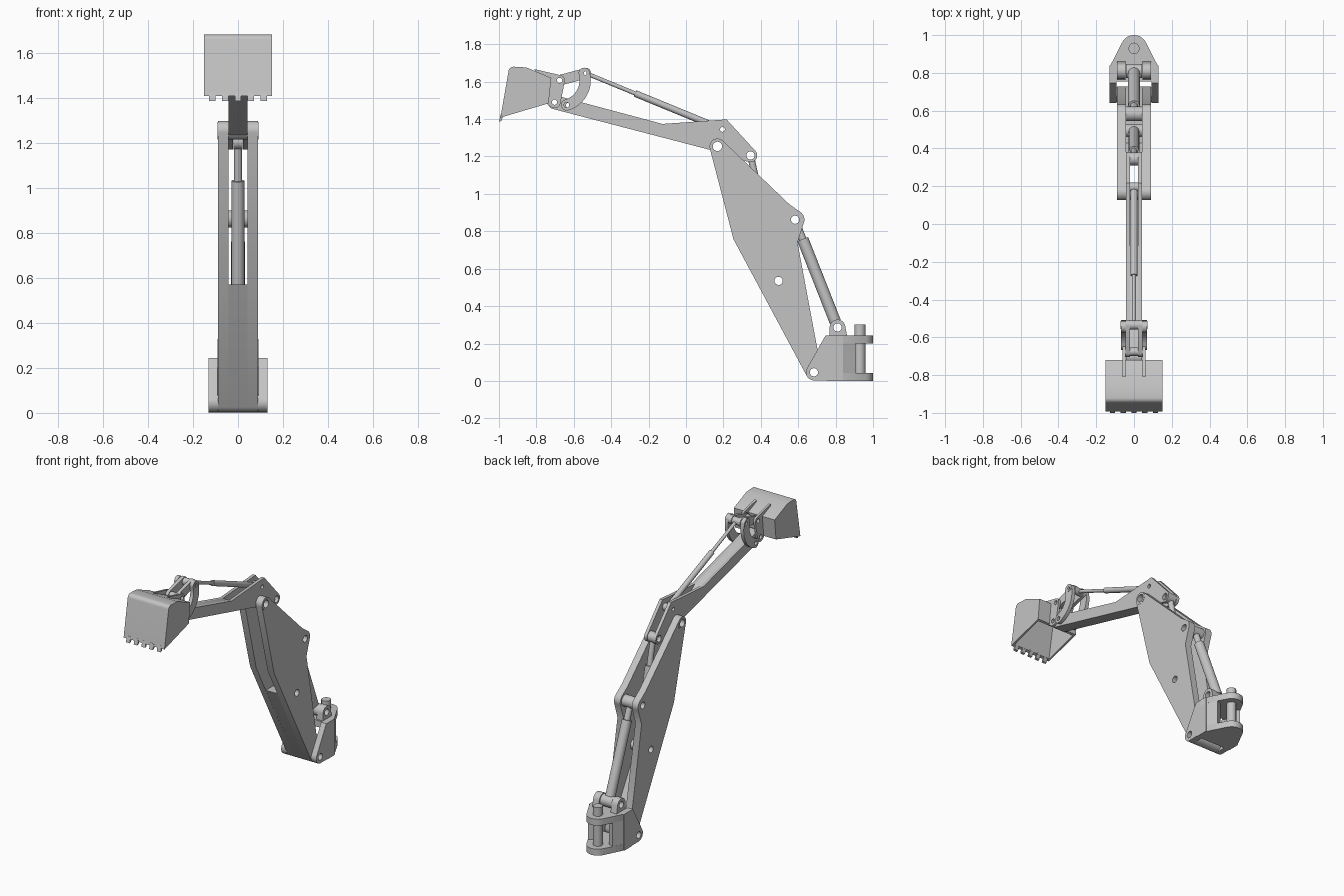
import bpy, bmesh, math
from mathutils import Vector, Matrix

cube = bpy.data.objects.get("Cube")
if cube:
    bpy.data.objects.remove(cube, do_unlink=True)

grey = bpy.data.materials.new("steel grey")
grey.use_nodes = True
grey.diffuse_color = (0.55, 0.55, 0.55, 1)
grey.node_tree.nodes["Principled BSDF"].inputs["Base Color"].default_value = grey.diffuse_color


def finish(name, mesh):
    ob = bpy.data.objects.new(name, mesh)
    bpy.context.scene.collection.objects.link(ob)
    mesh.materials.clear()
    mesh.materials.append(grey)
    bpy.ops.object.select_all(action='DESELECT')
    ob.select_set(True)
    bpy.context.view_layer.objects.active = ob
    bpy.ops.object.shade_smooth_by_angle(angle=math.radians(35))
    return ob


def circle(c, r, n=24):
    return [(c[0] + r * math.cos(math.tau * i / n), c[1] + r * math.sin(math.tau * i / n))
            for i in range(n)]


def rounded(discs):
    """Counter-clockwise outline wrapped around points (u, v) and discs (u, v, r)."""
    discs = [(*d, 0)[:3] for d in discs]

    def normal(a, b):
        du, dv = b[0] - a[0], b[1] - a[1]
        return math.atan2(dv, du) - math.acos((a[2] - b[2]) / math.hypot(du, dv))
    pts = []
    for i, d in enumerate(discs):
        if d[2] == 0:
            pts.append(d[:2])
            continue
        start = normal(discs[i - 1], d)
        sweep = (normal(d, discs[(i + 1) % len(discs)]) - start) % math.tau
        for k in range(13):
            a = start + sweep * k / 12
            pts.append((d[0] + d[2] * math.cos(a), d[1] + d[2] * math.sin(a)))
    return pts


def extrude(name, outline, lo, hi, holes=(), axis='X'):
    """Fill an outline with round holes (point, radius) and extrude it along an axis."""
    cu = bpy.data.curves.new(name, 'CURVE')
    cu.dimensions, cu.fill_mode, cu.extrude = '2D', 'BOTH', (hi - lo) / 2
    for loop in [outline] + [circle(c, r) for c, r in holes]:
        sp = cu.splines.new('POLY')
        sp.points.add(len(loop) - 1)
        for p, (u, v) in zip(sp.points, loop):
            p.co = (u, v, 0, 1)
        sp.use_cyclic_u = True
    tmp = bpy.data.objects.new(name + " curve", cu)
    bpy.context.scene.collection.objects.link(tmp)
    mesh = bpy.data.meshes.new_from_object(tmp.evaluated_get(bpy.context.evaluated_depsgraph_get()))
    bpy.data.objects.remove(tmp, do_unlink=True)
    mid = (lo + hi) / 2
    for v in mesh.vertices:
        a, b, c = v.co
        v.co = (c + mid, a, b) if axis == 'X' else (a, b, c + mid)
    return finish(name, mesh)


def pair(name, outline, lo, hi, holes=()):
    extrude("left_" + name, outline, lo, hi, holes)
    extrude("right_" + name, outline, -hi, -lo, holes)


def tube(name, c, r, hole, half):
    extrude(name, circle(c, r, 32), -half, half, [(c, hole)])


def rod(name, a, b, r, sides=24):
    a, b = Vector(a), Vector(b)
    bm = bmesh.new()
    rot = (b - a).to_track_quat('Z', 'Y').to_matrix().to_4x4()
    bmesh.ops.create_cone(bm, cap_ends=True, segments=sides, radius1=r, radius2=r,
                          depth=(b - a).length, matrix=Matrix.Translation((a + b) / 2) @ rot)
    mesh = bpy.data.meshes.new(name)
    bm.to_mesh(mesh)
    bm.free()
    return finish(name, mesh)


def hydraulic(name, a, b, split, r_body, r_rod, eye, hole, half):
    """Ram with an eye at each end; the barrel ends at the given fraction."""
    pa, pb = Vector((0, *a)), Vector((0, *b))
    d = (pb - pa).normalized()
    end = pa.lerp(pb, split)
    rod(name + "_barrel", pa + d * eye * .8, end, r_body)
    rod(name + "_rod", end - d * .01, pb - d * eye * .8, r_rod)
    tube(name + "_base_eye", a, eye, hole, half)
    tube(name + "_rod_eye", b, eye, hole, half)


# Pivot points in the side plane (y, z)
FOOT, HUMP, RAM, ELBOW = (.684, .046), (.583, .862), (.495, .535), (.168, 1.254)
TAIL, CROWN, LUG = (.345, 1.205), (.195, 1.345), (.81, .286)
NOSE, ROCKER, JOINT, EAR = (-.703, 1.49), (-.628, 1.473), (-.535, 1.645), (-.676, 1.607)
BIG, MID, SMALL = .025, .022, .014

# Boom: two thick side plates joined by a web along the lower front
boom = rounded([(*FOOT, .043), (.703, .168), (.596, .74), (*HUMP, .05), (.553, .944),
                (*ELBOW, .042), (.254, .757)])
pair("boom_plate", boom, .043, .089, [(FOOT, MID), (HUMP, MID), (RAM, MID), (ELBOW, BIG)])
web = rounded([(*FOOT, .043), (.69, .12), (.43, .57), (.355, .57)])
extrude("boom_web", web, -.044, .044, [(FOOT, MID)])
tube("elbow_bush", ELBOW, .039, BIG, .091)
tube("foot_bush", FOOT, .039, MID, .13)
tube("stick_ram_bush", RAM, .032, MID, .044)
tube("boom_ram_bush", HUMP, .034, MID, .044)

# Stick: side cheeks open at the rear, solid toward the nose
stick = rounded([(*NOSE, .037), (.13, 1.235), (*TAIL, .036), (.217, 1.398), (-.126, 1.374)])
nose_holes = [(NOSE, SMALL), (ROCKER, SMALL)]
pair("stick_cheek", stick, .022, .043,
     nose_holes + [(CROWN, .013), (ELBOW, BIG), (TAIL, MID)])
core = rounded([(*NOSE, .037), (.13, 1.235), (.13, 1.27), (-.04, 1.31), (-.126, 1.374)])
extrude("stick_core", core, -.023, .023, nose_holes)

# Swing bracket
cheek = rounded([(*FOOT, .043), (.84, .003), (.84, .243), (.746, .243)])
pair("bracket_cheek", cheek, .092, .13, [(FOOT, MID)])
for side in (1, -1):
    wall = [(.13, .83), (.09, .906), (.055, .89), (.092, .82)]
    extrude("bracket_wall", [(x * side, y) for x, y in wall][::side], .01, .235, axis='Z')
for name, lo, hi in (("bracket_top", .2, .243), ("bracket_base", 0, .043)):
    tongue = rounded([(-.13, .755), (.13, .755), (.13, .83), (0, .93, .07), (-.13, .83)])
    extrude(name, tongue, lo, hi, axis='Z')
rod("swing_pin", (0, .93, .002), (0, .93, .302), .03, 12)
lug = rounded([(.765, .22), (.865, .22), (*LUG, .042)])
pair("ram_lug", lug, .045, .09, [(LUG, MID)])

# Hydraulic rams
hydraulic("boom_ram", LUG, HUMP, .82, .031, .02, .038, MID, .042)
hydraulic("stick_ram", RAM, TAIL, .74, .028, .018, .034, MID, .021)
hydraulic("bucket_ram", CROWN, JOINT, .64, .018, .011, .024, .013, .021)

# Bucket linkage: curved rockers and straight links
arc = [math.radians(-74 + 7.5 * i) for i in range(13)]


def band(r, angles):
    return [(EAR[0] + r * math.cos(a), EAR[1] + r * math.sin(a)) for a in angles]


def cap(c, start):
    return [(c[0] + .03 * math.cos(a), c[1] + .03 * math.sin(a))
            for a in (math.radians(start + 22.5 * i) for i in range(1, 8))]


first, last = band(.137, [arc[0], arc[-1]])
rocker = band(.167, arc) + cap(last, 16) + band(.107, arc[::-1]) + cap(first, 106)
pair("rocker", rocker, .046, .07, [(first, SMALL), (last, .013)])
link = rounded([(*EAR, .028), (*JOINT, .028)])
pair("bucket_link", link, .022, .044, [(EAR, SMALL), (JOINT, .013)])
tube("rocker_pin", JOINT, .022, .012, .072)
tube("ear_pin", EAR, .022, SMALL, .06)

# Bucket: open underside, side walls, wrapped shell, ears and teeth
outer = rounded([(-.992, 1.408), (-.735, 1.484), (-.72, 1.62), (-.853, 1.676), (-.922, 1.653, .027)])
pair("bucket_side", outer, .138, .151)
inner = rounded([(-.976, 1.415), (-.75, 1.48), (-.735, 1.61), (-.856, 1.661), (-.92, 1.651, .014)])
shell = outer[1:] + outer[:1] + inner[:1] + inner[:0:-1]
extrude("bucket_shell", shell, -.139, .139)
ear = rounded([(*NOSE, .032), (*EAR, .028), (-.81, 1.667), (-.745, 1.483)])
pair("bucket_ear", ear, .045, .06, [(NOSE, SMALL), (EAR, SMALL)])
tooth = [(-1.0, 1.386), (-.988, 1.39), (-.972, 1.425), (-.99, 1.425)]
for i in range(-2, 3):
    extrude("bucket_tooth", tooth, i * .057 - .014, i * .057 + .014)
